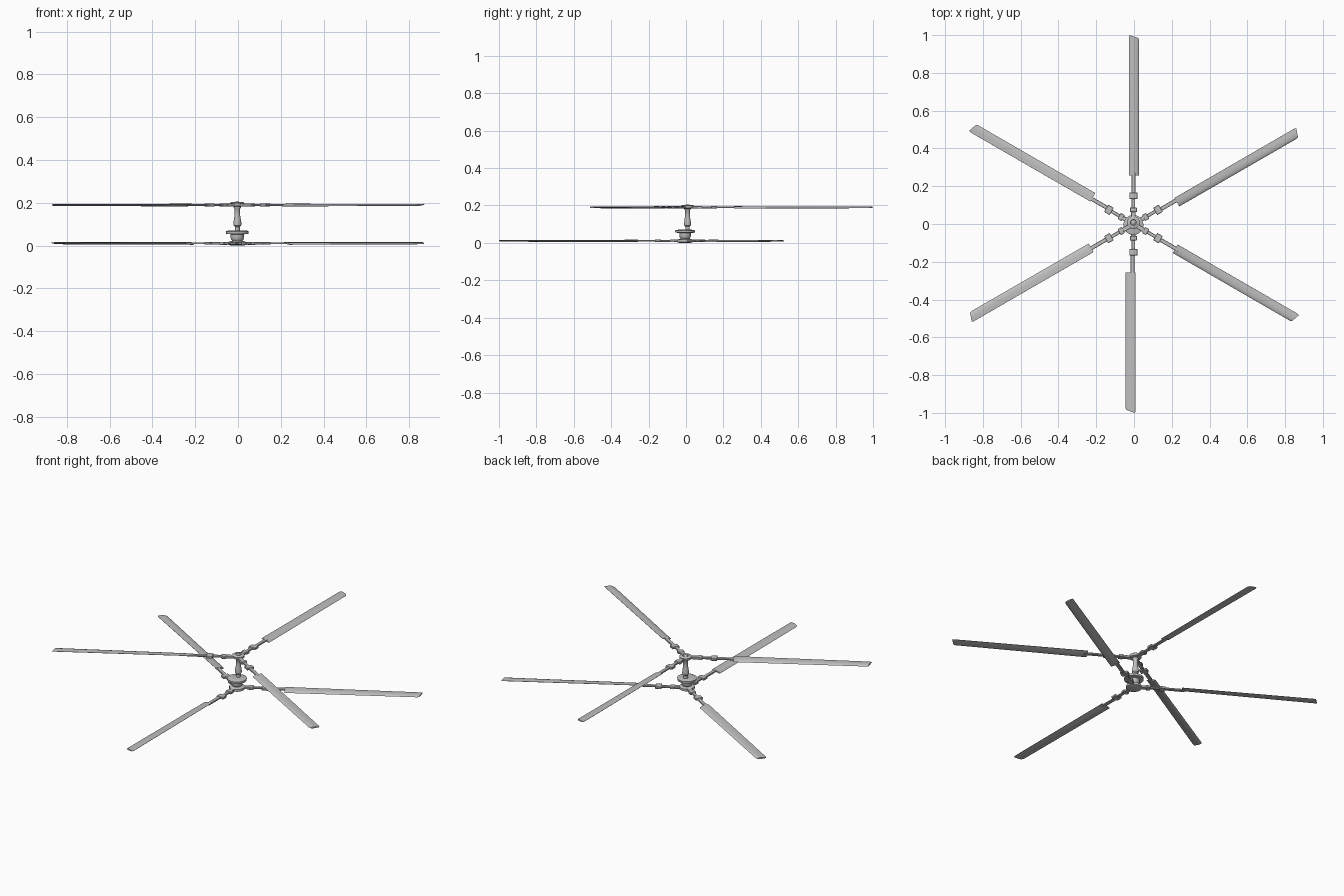
import bpy, bmesh
from math import sin, cos, pi, radians
from mathutils import Matrix, Vector

if "Cube" in bpy.data.objects:
    bpy.data.objects.remove(bpy.data.objects["Cube"])

metal = bpy.data.materials.new("grey metal")
GREY = (0.52, 0.52, 0.52, 1)
metal.diffuse_color = GREY
metal.use_nodes = True
metal.node_tree.nodes["Principled BSDF"].inputs["Base Color"].default_value = GREY

HUB_X = -0.003


def finish(name, bm, matrix):
    """Turn a bmesh into a smooth shaded grey object."""
    bmesh.ops.recalc_face_normals(bm, faces=bm.faces)
    mesh = bpy.data.meshes.new(name)
    bm.to_mesh(mesh)
    bm.free()
    mesh.materials.append(metal)
    ob = bpy.data.objects.new(name, mesh)
    bpy.context.collection.objects.link(ob)
    ob.matrix_world = matrix
    bpy.ops.object.select_all(action='DESELECT')
    ob.select_set(True)
    bpy.context.view_layer.objects.active = ob
    bpy.ops.object.shade_smooth_by_angle(angle=radians(35))


def loft(bm, rings):
    """Skin a list of equal rings and cap both ends."""
    loops = [[bm.verts.new(p) for p in ring] for ring in rings]
    for a, b in zip(loops, loops[1:]):
        for i in range(len(a)):
            j = (i + 1) % len(a)
            bm.faces.new((a[i], a[j], b[j], b[i]))
    bm.faces.new(loops[0])
    bm.faces.new(loops[-1])


def lathe(name, profile, y, sides=24):
    """Turn (radius, height) points about a vertical axis."""
    bm = bmesh.new()
    loft(bm, [[(r * cos(2 * pi * i / sides), r * sin(2 * pi * i / sides), z)
               for i in range(sides)] for r, z in profile])
    finish(name, bm, Matrix.Translation((HUB_X, y, 0)))


def box(bm, size, centre):
    m = Matrix.Translation(centre) @ Matrix.Diagonal((*size, 1))
    bmesh.ops.create_cube(bm, size=1, matrix=m)


# Blade section: chord fraction and height, rounded nose on the clockwise side
SECTION = [(-0.5, 0), (-0.42, 0.5), (-0.2, 0.9), (0.1, 0.75), (0.5, 0.1),
           (0.5, -0.1), (0.1, -0.5), (-0.2, -0.6), (-0.42, -0.4)]
CHORD, THICK = 0.053, 0.006
ROOT, TIP = 0.257, 1.0


def blade_ring(t, chord, sweep, offset):
    pitch = radians(12 - 7 * t)
    ring = []
    for c, h in SECTION:
        y, z = c * chord, h * THICK
        ring.append((ROOT + t * (TIP - ROOT) + sweep * (c - 0.5),
                     offset + y * cos(pitch) - z * sin(pitch),
                     y * sin(pitch) + z * cos(pitch)))
    return ring


def blade(name, matrix, offset):
    bm = bmesh.new()
    rings = [blade_ring(i / 8 * 0.985, CHORD, 0.015 if i == 8 else 0, offset)
             for i in range(9)]
    rings.append(blade_ring(1, CHORD * 0.86, 0.016, offset))
    loft(bm, rings)
    finish(name, bm, matrix)


def arm(name, matrix, offset):
    """Blade holder: fork, hinge blocks and the spar into the blade root."""
    bm = bmesh.new()
    box(bm, (0.065, 0.024, 0.013), (0.045, 0, 0))
    box(bm, (0.024, 0.036, 0.014), (0.075, 0, 0))
    box(bm, (0.055, 0.018, 0.010), (0.11, 0, 0))
    box(bm, (0.034, 0.044, 0.013), (0.15, 0, 0))
    box(bm, (0.12, 0.021, 0.009), (0.215, offset * 0.3, 0))
    bmesh.ops.bevel(bm, geom=bm.edges[:], offset=0.002, segments=1, affect='EDGES')
    finish(name, bm, matrix)


# Two rotors, half a turn apart
for level, z, start, offset in (("lower", 0.011, -90, -0.015), ("upper", 0.19, 90, -0.003)):
    for k in range(3):
        turn = Matrix.Rotation(radians(start + 120 * k), 4, 'Z')
        m = Matrix.Translation((HUB_X, 0, z)) @ turn
        arm(f"{level}_blade_arm_{k + 1}", m, offset)
        blade(f"{level}_blade_{k + 1}", m, offset)

# Hubs
LOWER_Y, UPPER_Y = -0.005, 0.008
lathe("lower_hub", [(0.03, 0), (0.042, 0.004), (0.042, 0.017), (0.03, 0.021),
                    (0.022, 0.023)], LOWER_Y)
lathe("upper_hub", [(0.018, 0.182), (0.032, 0.186), (0.034, 0.199), (0.028, 0.203),
                    (0.016, 0.203), (0.014, 0.199)], UPPER_Y)
lathe("hub_cap", [(0.012, 0.196), (0.012, 0.203), (0.007, 0.206)], UPPER_Y)

# Swashplate between the rotors
lathe("swashplate", [(0.022, 0.02), (0.028, 0.028), (0.031, 0.036), (0.031, 0.053),
                     (0.052, 0.055), (0.053, 0.067), (0.045, 0.07), (0.014, 0.071)], LOWER_Y)

# Mast joining the swashplate to the upper hub
lathe("mast", [(0.012, 0.068), (0.012, 0.088), (0.018, 0.094), (0.019, 0.104),
               (0.016, 0.124), (0.013, 0.142), (0.013, 0.172), (0.017, 0.178),
               (0.017, 0.186)], UPPER_Y, 16)
